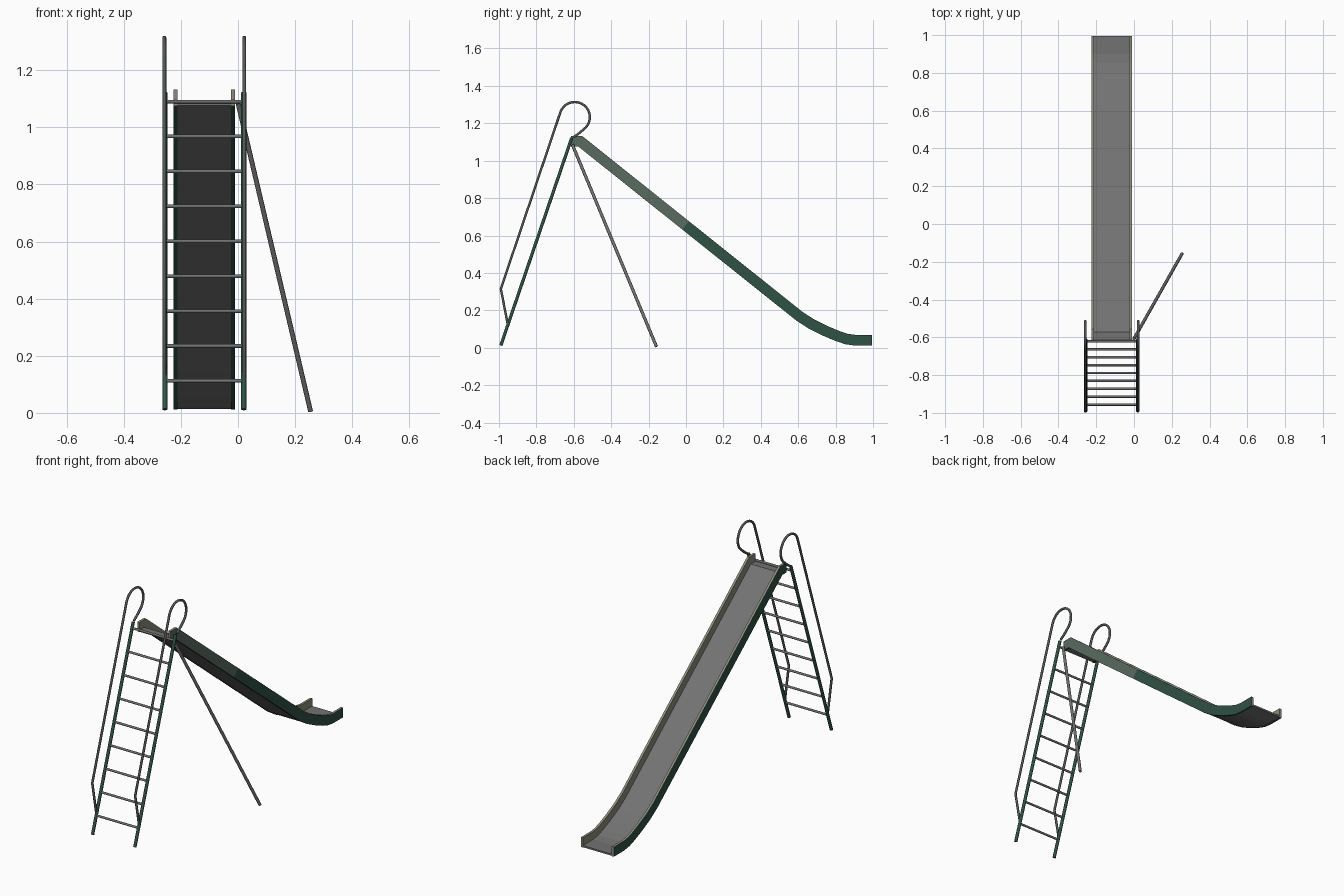
import bpy, bmesh, math
from mathutils import Vector

if "Cube" in bpy.data.objects:
    bpy.data.objects.remove(bpy.data.objects["Cube"])


def material(name, rgb):
    m = bpy.data.materials.new(name)
    m.diffuse_color = (*rgb, 1)
    m.use_nodes = True
    m.node_tree.nodes["Principled BSDF"].inputs["Base Color"].default_value = m.diffuse_color
    return m


GREY = material("steel grey", (0.17, 0.17, 0.17))
DARK = material("handrail grey", (0.085, 0.10, 0.095))
GREEN = material("dark green", (0.028, 0.085, 0.06))
WORN = material("worn green", (0.10, 0.15, 0.12))
BEIGE = material("beige trim", (0.26, 0.26, 0.20))


def tube(name, points, radius, mat, res=3):
    """Round bar following a list of points."""
    cu = bpy.data.curves.new(name, 'CURVE')
    cu.dimensions = '3D'
    cu.bevel_depth = radius
    cu.bevel_resolution = res
    cu.use_fill_caps = True
    sp = cu.splines.new('POLY')
    sp.points.add(len(points) - 1)
    for p, co in zip(sp.points, points):
        p.co = (*co, 1)
    cu.materials.append(mat)
    ob = bpy.data.objects.new(name, cu)
    bpy.context.collection.objects.link(ob)
    bpy.ops.object.select_all(action='DESELECT')
    ob.select_set(True)
    bpy.context.view_layer.objects.active = ob
    bpy.ops.object.convert(target='MESH')
    bpy.ops.object.shade_smooth_by_angle(angle=math.radians(50))


def offset(path, h):
    """Shift a (y, z) path upward along its mitred normals."""
    pts = [Vector(p) for p in path]
    out = []
    for i, p in enumerate(pts):
        a = (p - pts[i - 1]).normalized() if i else None
        b = (pts[i + 1] - p).normalized() if i < len(pts) - 1 else None
        a, b = a or b, b or a
        na, nb = Vector((-a.y, a.x)), Vector((-b.y, b.x))
        n = (na + nb).normalized()
        out.append(p + n * h / n.dot(na))
    return out


def strip(name, x0, x1, low, high, mats, rule):
    """Solid band between two (y, z) paths, x0 to x1 wide."""
    bm = bmesh.new()
    rings = [[bm.verts.new((x, *q)) for x, q in
              ((x0, a), (x1, a), (x1, b), (x0, b))] for a, b in zip(low, high)]
    for r, s in zip(rings, rings[1:]):
        for i in range(4):
            j = (i + 1) % 4
            bm.faces.new((r[i], r[j], s[j], s[i]))
    bm.faces.new(rings[0])
    bm.faces.new(rings[-1])
    bmesh.ops.recalc_face_normals(bm, faces=bm.faces)
    for f in bm.faces:
        f.material_index = rule(f)
    me = bpy.data.meshes.new(name)
    bm.to_mesh(me)
    bm.free()
    for m in mats:
        me.materials.append(m)
    ob = bpy.data.objects.new(name, me)
    bpy.context.collection.objects.link(ob)


# Slide bed and side walls
base = [(-0.615, 1.075), (-0.575, 1.075), (-0.02, 0.632), (0.59, 0.145),
        (0.66, 0.10), (0.74, 0.061), (0.80, 0.036), (0.85, 0.019),
        (0.90, 0.012), (0.995, 0.012)]
top = offset(base, 0.057)
strip("slide_bed", -0.214, -0.022, offset(base, 0.002), offset(base, 0.012),
      [GREY], lambda f: 0)


def wall(name, x0, x1, side):
    def rule(f):
        n = f.normal
        if n.x * side > 0.5:
            return 1 if side > 0 and f.calc_center_median().y < -0.02 else 0
        return 0 if n.z < -0.3 else 2
    strip(name, x0, x1, base, top, [GREEN, WORN, BEIGE], rule)


wall("slide_wall_left", -0.226, -0.212, -1)
wall("slide_wall_right", -0.024, -0.010, 1)

# Ladder rails and looped handrails
FOOT, HEAD = Vector((-0.99, 0.012)), Vector((-0.611, 1.122))
loop = [(-0.595 + 0.081 * math.cos(math.radians(a)),
         1.233 + 0.081 * math.sin(math.radians(a))) for a in range(160, -56, -12)]
hand = [(-0.953, 0.125), (-0.990, 0.315)] + loop + [(-0.570, 1.148), (-0.602, 1.125)]
for side, x in (("left", -0.256), ("right", 0.020)):
    tube("ladder_rail_" + side, [(x, *FOOT), (x, *HEAD)], 0.009, GREEN)
    xh = x + (-0.002 if side == "left" else 0.002)
    tube("handrail_" + side, [(xh, *p) for p in hand], 0.0068, DARK)

# Rungs
for i in range(9):
    z = 0.112 + i * 0.1223
    y = FOOT.x + (HEAD.x - FOOT.x) * (z - FOOT.y) / (HEAD.y - FOOT.y)
    tube(f"rung_{i + 1}", [(-0.254, y, z), (0.018, y, z)], 0.0065, GREY)

# Slanted support leg
tube("support_leg", [(0.0, -0.607, 1.085), (0.254, -0.158, 0.006)], 0.0085, GREY)
